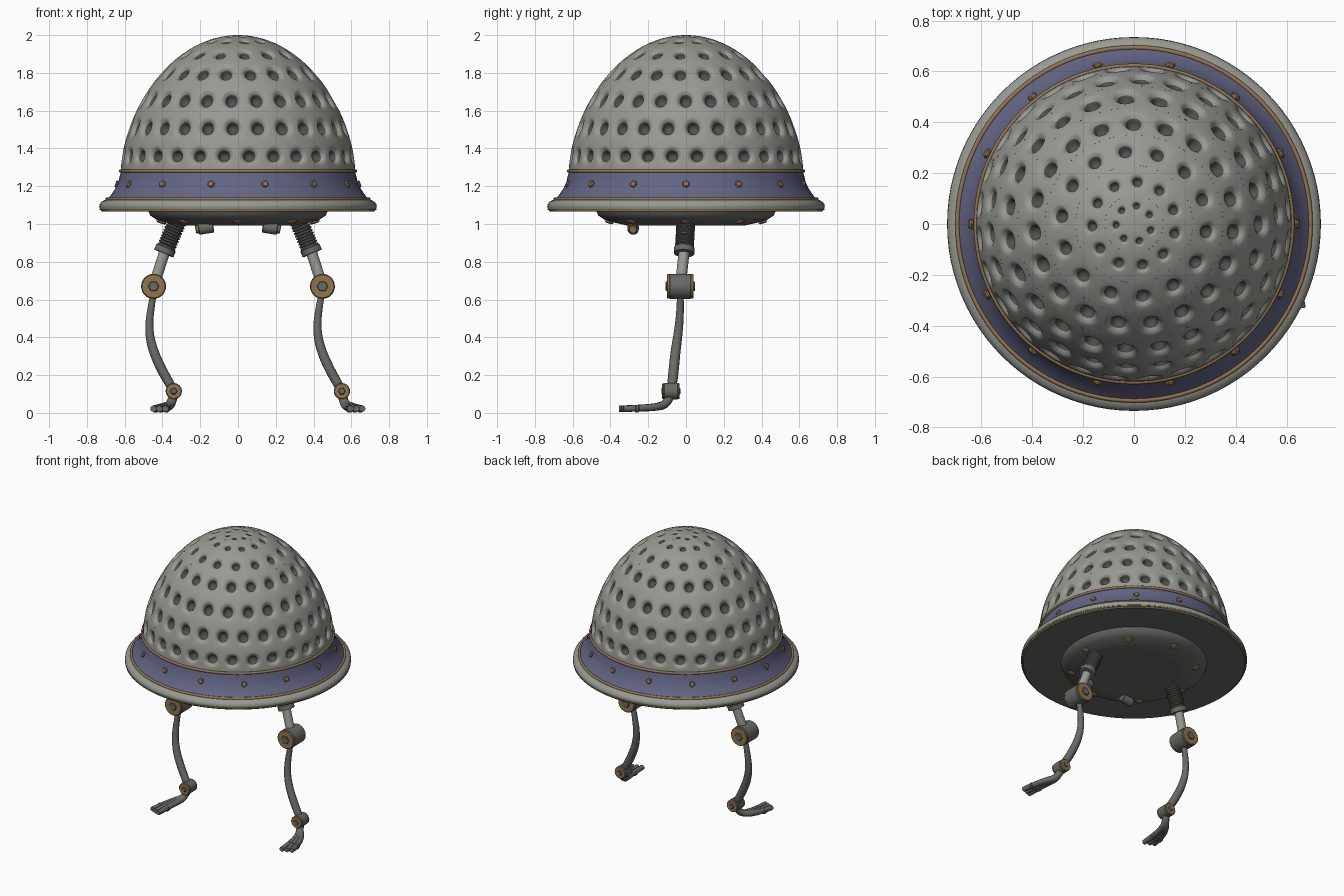
import bpy, bmesh, math
from mathutils import Vector

cube = bpy.data.objects.get("Cube")
if cube:
    bpy.data.objects.remove(cube, do_unlink=True)


def material(name, r, g, b):
    m = bpy.data.materials.new(name)
    m.use_nodes = True
    m.diffuse_color = (r, g, b, 1)
    m.node_tree.nodes["Principled BSDF"].inputs["Base Color"].default_value = (r, g, b, 1)
    return m


GREY = material("warm grey", .32, .32, .29)
HOLE = material("hole dark grey", .08, .08, .075)
BLUE = material("slate blue", .125, .13, .235)
BRASS = material("brass", .29, .18, .075)
STEEL = material("dark steel", .14, .14, .13)


def finish(name, bm, mats, angle=40, merge=1e-4):
    bmesh.ops.remove_doubles(bm, verts=bm.verts, dist=merge)
    bmesh.ops.recalc_face_normals(bm, faces=bm.faces)
    me = bpy.data.meshes.new(name)
    bm.to_mesh(me)
    bm.free()
    for m in mats:
        me.materials.append(m)
    me.polygons.foreach_set("use_smooth", [True] * len(me.polygons))
    me.set_sharp_from_angle(angle=math.radians(angle))
    ob = bpy.data.objects.new(name, me)
    bpy.context.scene.collection.objects.link(ob)
    return ob


def lathe(name, profile, mat, n=96, origin=(0, 0, 0), axis=(0, 0, 1)):
    """Revolve (radius, height) points about an axis through origin."""
    bm = bmesh.new()
    rot = Vector((0, 0, 1)).rotation_difference(Vector(axis))
    rings = []
    for r, h in profile:
        ring = []
        for i in range(n):
            t = math.tau * i / n
            p = Vector((r * math.cos(t), r * math.sin(t), h))
            ring.append(bm.verts.new(rot @ p + Vector(origin)))
        rings.append(ring)
    for a, b in zip(rings, rings[1:]):
        for i in range(n):
            j = (i + 1) % n
            bm.faces.new((a[i], a[j], b[j], b[i]))
    return finish(name, bm, [mat])


def rod(name, p, q, r, mat, n=32, bevel=.004):
    d = Vector(q) - Vector(p)
    L = d.length
    prof = [(0, 0), (r - bevel, 0), (r, bevel), (r, L - bevel), (r - bevel, L), (0, L)]
    return lathe(name, prof, mat, n, p, d)


def ring(name, R, z, r, mat):
    prof = [(R + r * math.cos(math.tau * k / 10), z + r * math.sin(math.tau * k / 10)) for k in range(11)]
    return lathe(name, prof, mat)


def tube(name, pts, radii, mat):
    cu = bpy.data.curves.new(name, 'CURVE')
    cu.dimensions = '3D'
    cu.bevel_depth = 1
    cu.bevel_resolution = 3
    cu.use_fill_caps = True
    sp = cu.splines.new('NURBS')
    sp.points.add(len(pts) - 1)
    for pt, p, r in zip(sp.points, pts, radii):
        pt.co = (*p, 1)
        pt.radius = r
    sp.order_u = 3
    sp.use_endpoint_u = True
    sp.resolution_u = 8
    sp.use_smooth = True
    ob = bpy.data.objects.new(name, cu)
    bpy.context.scene.collection.objects.link(ob)
    me = bpy.data.meshes.new_from_object(ob.evaluated_get(bpy.context.evaluated_depsgraph_get()))
    bpy.data.objects.remove(ob)
    bm = bmesh.new()
    bm.from_mesh(me)
    bpy.data.meshes.remove(me)
    for f in bm.faces:
        f.material_index = 0
    return finish(name, bm, [mat])


# Dome surface: a is the climb angle from base to crown
def dome_rz(a):
    return .62 * math.cos(a), 1.28 + .72 * math.sin(a) ** 1.176


def dome_point(theta, a, depth=0):
    r, z = dome_rz(a)
    if depth:
        dr, dz = -.62 * math.sin(a), .847 * math.sin(a) ** .176 * math.cos(a)
        k = depth / math.hypot(dr, dz)
        r, z = r - dz * k, z + dr * k
    return Vector((r * math.sin(theta), -r * math.cos(theta), z))


# Dome: rows of cells, each holding one round dimple with a dark hole
# row: top edge, dimple centre, count, phase, dimple scale
rows = [(.27, .155, 28, .1, 1), (.505, .389, 26, -.05, 1), (.74, .62, 23, -.07, 1),
        (.97, .86, 19, -.16, .95), (1.19, 1.076, 14, .12, .8),
        (1.385, 1.295, 11, .2, .6), (1.52, 1.455, 7, .3, .4)]
dimple = [(.058, 0), (.05, .002), (.042, .008), (.034, .018), (.028, .03), (.024, .045), (.012, .05), (0, .051)]
SIDE = 6
square = []
for i in range(SIDE):
    e = 2 * i / SIDE - 1
    square.append([(e, -1), (1, e), (-e, 1), (-1, -e)])
square = [square[i][s] for s in range(4) for i in range(SIDE)]
N = len(square)
bm = bmesh.new()
low = 0
for high, mid, count, phase, scale in rows:
    half = math.pi / count
    radius = dome_rz(mid)[0]
    for c in range(count):
        centre = phase + math.tau * c / count
        loops = []
        for shrink in (1, .92):
            loop = []
            for u, v in square:
                a = low + (high - low) * (v + 1) / 2
                a = mid + (a - mid) * shrink
                loop.append(bm.verts.new(dome_point(centre + half * u * shrink, a)))
            loops.append(loop)
        for rad, depth in dimple:
            loop = []
            for u, v in square:
                k = rad * scale / math.hypot(u, v)
                loop.append(bm.verts.new(dome_point(centre + k * u / radius, mid + k * v / .65, depth * scale)))
            loops.append(loop)
        for k in range(len(loops) - 1):
            for i in range(N):
                j = (i + 1) % N
                f = bm.faces.new((loops[k][i], loops[k][j], loops[k + 1][j], loops[k + 1][i]))
                f.material_index = int(k >= 5)
    low = high
finish("dome", bm, [GREY, HOLE], 60)
lathe("dome_crown", [dome_rz(low + (math.pi / 2 - low) * k / 4) for k in range(5)], GREY, 42)

# Flared band, rim and trim
lathe("blue_band", [(.62, 1.275), (.627, 1.25), (.634, 1.22), (.648, 1.19), (.671, 1.155), (.70, 1.125)], BLUE)
lathe("rim", [(.685, 1.13), (.705, 1.128), (.722, 1.118), (.733, 1.105), (.735, 1.09), (.725, 1.07)], GREY)
lathe("rim_underside", [(.726, 1.072), (.72, 1.066), (.46, 1.066)], STEEL)
ring("upper_trim", .622, 1.28, .009, BRASS)
ring("lower_trim", .694, 1.132, .009, BRASS)
ring("rim_trim", .728, 1.079, .006, BRASS)

# Shallow bowl below the rim
lathe("belly", [(.475, 1.07), (.465, 1.045), (.43, 1.022), (.37, 1.005), (.31, .992), (.295, .994), (0, .994)], STEEL)


def rivet(name, pos, axis, r, h):
    lathe(name, [(r, -h), (r, h * .5), (r * .7, h), (0, h)], BRASS, 6, pos, axis)


for i in range(14):
    t = math.tau * i / 14
    x, y = math.cos(t), math.sin(t)
    rivet("band_rivet", (.638 * x, .638 * y, 1.21), (x, y, .35), .02, .012)
for i in range(8):
    t = math.tau * i / 8
    x, y = math.cos(t), math.sin(t)
    rivet("belly_rivet", (.405 * x, .405 * y, 1.014), (.3 * x, .3 * y, -1), .026, .012)

# Legs: mirrored hips, repeated lower legs, outward toes
for s, side, shift in ((1, "left", 0), (-1, "right", -.89)):
    # Small latch under the front of the belly
    rod(side + "_latch", (s * .13, -.28, .985), (s * .21, -.28, .972), .03, STEEL)
    rod(side + "_latch_cap", (s * .20, -.28, .975), (s * .225, -.28, .97), .022, BRASS)
    rod(side + "_latch_foot", (s * .16, -.28, 1.0), (s * .16, -.28, .963), .022, BRASS)

    # Ribbed hip sleeve and shaft
    hip, sleeve_end = Vector((s * .315, 0, 1.03)), Vector((s * .393, -.01, .845))
    knee = Vector((s * .447, -.03, .67))
    d = sleeve_end - hip
    ribs, L = 11, d.length - .03
    prof = [(0, 0)]
    for i in range(ribs):
        prof += [(.041, L * i / ribs), (.05, L * (i + .3) / ribs), (.05, L * (i + .7) / ribs)]
    prof += [(.055, L), (.055, d.length), (0, d.length)]
    lathe(side + "_hip_sleeve", prof, STEEL, 32, hip, d)
    rod(side + "_shaft", sleeve_end - d * .1, knee, .029, GREY)

    # Knee and ankle hinges lying front to back
    ankle = Vector((.55 + shift, -.08, .115))
    for part, c, r, w in (("knee", knee, .066, .058), ("ankle", ankle, .043, .038)):
        y = Vector((0, 1, 0))
        rod(side + "_" + part, c - y * w, c + y * w, r, STEEL)
        for e in (-1, 1):
            rod(side + "_" + part + "_washer", c + y * e * w * .9, c + y * e * w * 1.22, r * .98, BRASS)
            rod(side + "_" + part + "_bolt", c + y * e * w, c + y * e * w * 1.34, r * .45, STEEL, 6)

    # Curved shin
    path = [(.445, -.03, .64), (.425, -.03, .54), (.418, -.04, .43), (.44, -.055, .33),
            (.485, -.065, .23), (.525, -.072, .16), (.55, -.08, .115)]
    tube(side + "_shin", [(x + shift, y, z) for x, y, z in path],
         (.017, .02, .023, .026, .027, .026, .024), STEEL)

    # Three toes with knuckle bands
    for k, spread in enumerate((.045, .077, .108)):
        x, tip = ankle.x, -.355 + .012 * k
        toe = [(x, -.08, .10), (x + s * .012, -.10, .045), (x + s * spread * .6, -.16, .03),
               (x + s * spread * .9, -.26, .024), (x + s * spread, tip, .022)]
        tube(side + "_toe", toe, (.024, .023, .02, .018, .017), STEEL)
        rod(side + "_knuckle", (x + s * spread * .88, -.25, .022), (x + s * spread * .91, -.27, .022), .021, STEEL, 16)
